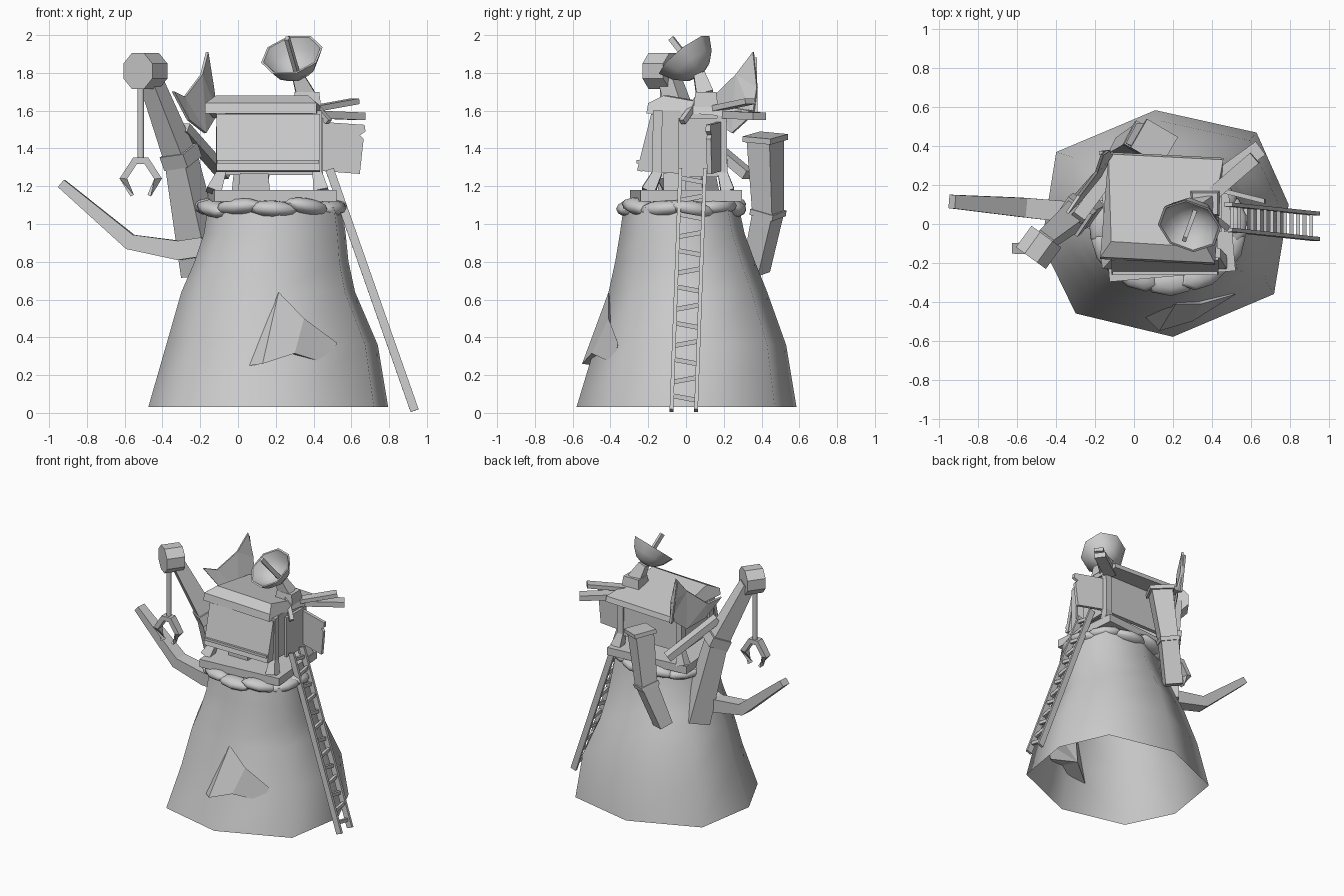
import bpy, bmesh, math
from mathutils import Vector as V, Matrix

if "Cube" in bpy.data.objects:
    bpy.data.objects.remove(bpy.data.objects["Cube"])


def mesh(name, verts, faces, smooth=None):
    me = bpy.data.meshes.new(name)
    me.from_pydata([tuple(v) for v in verts], [], faces)
    bm = bmesh.new()
    bm.from_mesh(me)
    bmesh.ops.recalc_face_normals(bm, faces=bm.faces)
    bm.to_mesh(me)
    bm.free()
    ob = bpy.data.objects.new(name, me)
    bpy.context.collection.objects.link(ob)
    if smooth:
        bpy.ops.object.select_all(action='DESELECT')
        ob.select_set(True)
        bpy.context.view_layer.objects.active = ob
        bpy.ops.object.shade_smooth_by_angle(angle=math.radians(smooth))
    return ob


def loft(name, rings, cap0=True, cap1=True, smooth=None):
    n = len(rings[0])
    faces = []
    for r in range(len(rings) - 1):
        for i in range(n):
            j = (i + 1) % n
            faces.append((r * n + i, r * n + j, (r + 1) * n + j, (r + 1) * n + i))
    if cap0:
        faces.append(tuple(range(n)))
    if cap1:
        faces.append(tuple(range((len(rings) - 1) * n, len(rings) * n)))
    return mesh(name, [v for r in rings for v in r], faces, smooth)


def sweep(name, pts, w, h, ref=(0, 0, 1), n=4, smooth=None):
    """Sweep a w x h section (lists taper it) along a path."""
    pts = [V(p) for p in pts]
    k = len(pts)
    w = w if isinstance(w, (list, tuple)) else [w] * k
    h = h if isinstance(h, (list, tuple)) else [h] * k
    rings = []
    for i, p in enumerate(pts):
        a = (p - pts[i - 1]).normalized() if i else V()
        b = (pts[i + 1] - p).normalized() if i < k - 1 else V()
        t = (a + b).normalized()
        s = t.cross(V(ref)).normalized()
        u = s.cross(t)
        q = 1 / max(abs(t.dot(a if i else b)), 0.5)
        ring = []
        for m in range(n):
            an = 2 * math.pi * (m + 0.5) / n
            f = 0.5 / math.cos(math.pi / n)
            ring.append(p + s * math.cos(an) * w[i] * f + u * math.sin(an) * h[i] * f * q)
        rings.append(ring)
    return loft(name, rings, smooth=smooth)


def prism(name, prof, axis, a, b):
    """Extrude a 2D profile along x (profile in yz) or y (profile in xz)."""
    put = (lambda p, d: (d, p[0], p[1])) if axis == 'x' else (lambda p, d: (p[0], d, p[1]))
    return loft(name, [[put(p, d) for p in prof] for d in (a, b)])


def block(name, lo, hi, rot=0):
    """Box from rectangle lo (x0,x1,y0,y1,z) to rectangle hi."""
    c = V(((lo[0] + lo[1]) / 2, (lo[2] + lo[3]) / 2, 0))
    m = Matrix.Translation(c) @ Matrix.Rotation(math.radians(rot), 4, 'Z') @ Matrix.Translation(-c)
    rings = [[m @ V((x, y, r[4])) for x, y in ((r[0], r[2]), (r[1], r[2]), (r[1], r[3]), (r[0], r[3]))]
             for r in (lo, hi)]
    return loft(name, rings)


# Hill: open-bottomed octagonal mound
base = [(.11, .585), (-.40, .37), (-.475, -.1), (-.30, -.46), (.2, -.58), (.72, -.36), (.795, .1), (.63, .47)]
levels = [(.03, -.475, .795, -.58, .585), (.36, -.38, .74, -.48, .53), (.64, -.30, .62, -.41, .43),
          (.8, -.23, .585, -.375, .365), (.95, -.18, .57, -.35, .31), (1.09, -.16, .55, -.33, .28)]
rings = []
for z, x0, x1, y0, y1 in levels:
    rings.append([(x0 + (x + .475) / 1.27 * (x1 - x0), y0 + (y + .58) / 1.165 * (y1 - y0), z) for x, y in base])
loft("hill", rings, cap0=False, smooth=60)

# Rock outcrop on the hill front
mesh("hill_outcrop",
     [(.215, -.41, .64), (.13, -.55, .26), (.30, -.50, .315), (.475, -.38, .26), (.525, -.36, .37), (.35, -.41, .5),
      (.06, -.48, .25), (.25, -.34, .3)],
     [(0, 1, 2, 5), (2, 3, 4, 5), (0, 6, 1), (1, 6, 7, 2), (2, 7, 3), (3, 7, 4), (4, 7, 5), (5, 7, 0), (0, 7, 6)])

# Sandbags around the rim
for i in range(11):
    a = 2 * math.pi * (i + .3) / 11
    bm = bmesh.new()
    bmesh.ops.create_uvsphere(bm, u_segments=8, v_segments=6, radius=1)
    tx, ty = -.36 * math.sin(a), .31 * math.cos(a)
    m = (Matrix.Translation((.175 + .335 * math.cos(a), -.02 + .275 * math.sin(a), 1.08 + .012 * (i % 2)))
         @ Matrix.Rotation(math.atan2(ty, tx), 4, 'Z')
         @ Matrix.Rotation(math.radians((9, -4, 3)[i % 3]), 4, 'Y')
         @ Matrix.Diagonal((.135, .075, .045, 1)))
    bm.transform(m)
    vs = [v.co.copy() for v in bm.verts]
    bm.verts.index_update()
    fs = [tuple(v.index for v in f.verts) for f in bm.faces]
    bm.free()
    mesh("sandbag", vs, fs, 50)

# Platform
block("platform", (-.15, .50, -.27, .27, 1.12), (-.15, .50, -.27, .27, 1.18), 5)

# Hut: corner posts, walls, counter, slanted front shutter
for x, xb in ((-.09, -.13), (.42, .44)):
    for y, yb in ((-.15, -.20), (.19, .22)):
        sweep("hut_post", [(xb, yb, 1.17), (x, y * 1.02, 1.27), (x, y, 1.6)], [.08, .05, .05], [.07, .05, .05], (0, 1, 0))
side = [(-.23, 1.28), (.21, 1.25), (.2, 1.6), (-.15, 1.6)]
prism("hut_wall_left", side, 'x', -.10, -.07)
prism("hut_wall_right", side, 'x', .40, .43)
block("hut_wall_back", (-.1, .43, .18, .21, 1.26), (-.1, .43, .17, .2, 1.6))
block("side_door", (.43, .45, -.04, .17, 1.25), (.43, .45, -.04, .17, 1.56))
block("counter_block", (0, .17, -.12, .0, 1.17), (.01, .16, -.12, .0, 1.27))
sweep("front_shutter", [(.16, -.245, 1.28), (.16, -.17, 1.58)], .55, .03, (0, 1, 0))
sweep("shutter_lip", [(-.11, -.25, 1.33), (.43, -.25, 1.33)], .025, .02)

# Roof: low wedge, with raised ridge near the front
prof = [(-.18, 1.585), (-.17, 1.64), (-.09, 1.68), (.36, 1.60), (.37, 1.56), (0, 1.59)]
rf = [[(x + y * .08, y - s, z) for y, z in prof] for x, s in ((-.16, 0), (.43, .03))]
for r, dx in ((rf[0], .05), (rf[1], -.05)):
    r[2] = (r[2][0] + dx, r[2][1], r[2][2])
loft("roof", rf)

# Satellite dish with base, neck and feed rod
block("dish_base", (.29, .44, .04, .17, 1.62), (.30, .43, .05, .16, 1.70))
ctr, nrm = V((.285, -.01, 1.895)), V((-.22, -.60, .77)).normalized()
s = nrm.cross(V((0, 0, 1))).normalized()
u = s.cross(nrm)
rings = []
for r, d in ((.03, -.135), (.08, -.118), (.13, -.07), (.168, 0), (.155, 0), (.12, -.06), (.07, -.1), (.02, -.115)):
    rings.append([ctr + nrm * d + (s * math.cos(k * math.pi / 4 + .39) + u * math.sin(k * math.pi / 4 + .39)) * r
                  for k in range(8)])
loft("dish", rings, smooth=50)
sweep("dish_rod", [ctr - nrm * .12, ctr + nrm * .115], .022, .03)
sweep("dish_neck", [(.36, .1, 1.68), (.315, .07, 1.79)], [.1, .06], [.09, .06], (0, 1, 0))

# Loose planks at the back right, and the brace under the dish
sweep("plank_upper", [(.40, .15, 1.61), (.62, .34, 1.65)], .07, .03)
sweep("plank_lower", [(.40, .21, 1.58), (.65, .39, 1.57)], .085, .04)
sweep("dish_brace", [(.37, .07, 1.67), (.48, -.02, 1.54)], .03, .03)

# Torn sign board on the right
sign = [(.45, 1.28), (.645, 1.265), (.665, 1.45), (.645, 1.47), (.675, 1.49), (.67, 1.525), (.45, 1.54)]
sg = prism("sign_board", sign, 'y', .13, .155)
for v in sg.data.vertices:
    v.co.y += .03 - (v.co.x - .45) * .25

# Ladder
top, bot = V((.485, .035, 1.29)), V((.935, -.012, .012))
for o, n in ((-.065, "front"), (.065, "back")):
    d = V((0, o, 0))
    sweep("ladder_rail_" + n, [bot + d, top + d], .02, .045, (1, 0, 0))
for i in range(13):
    p = bot.lerp(top, (i + .7) / 13.3)
    t = .012 * (-1) ** i
    sweep("ladder_rung", [p + V((0, -.065, t)), p + V((0, .065, -t))], .02, .025)

# Crane: tapered jib with collar, pulley head, cable and claw
sweep("crane_jib", [(-.18, .14, .74), (-.30, .05, 1.34), (-.47, -.09, 1.78)], [.19, .13, .09], [.16, .13, .09], (.6, .8, 0))
sweep("crane_collar", [(-.29, .057, 1.32), (-.315, .037, 1.39)], .155, .15, (.6, .8, 0))
sweep("crane_head", [(-.53, -.175, 1.81), (-.45, -.065, 1.81)], .19, .19, n=8)
sweep("crane_cable", [(-.515, -.12, 1.74), (-.515, -.12, 1.33)], .035, .035, (0, 1, 0), n=8, smooth=50)
for m in (-1, 1):
    sweep("claw_tine", [(-.515 + m * x, -.125, z) for x, z in ((0, 1.335), (.03, 1.335), (.092, 1.24), (.045, 1.15))],
          [.06, .06, .055, .04], [.035, .035, .035, .02], (.01, 0, 1))

# Bent branch beam on the left
sweep("branch_beam", [(-.17, .02, .88), (-.31, .06, .86), (-.57, .085, .905), (-.935, .115, 1.215)],
      [.12, .11, .1, .07], [.1, .1, .08, .05])

# Crooked chimney on the back
sweep("chimney", [(-.06, .37, .75), (.04, .435, 1.06), (.10, .42, 1.45)], [.13, .13, .155], [.1, .12, .14], (.5, .85, 0))
sweep("chimney_collar", [(.034, .432, 1.045), (.043, .436, 1.075)], .145, .14, (.5, .85, 0))
sweep("chimney_cap", [(.1, .42, 1.44), (.105, .42, 1.47)], .185, .17, (.5, .85, 0))

# Curved sail and its strut on the left back
sail = mesh("sail", [(-.17, .36, 1.91), (-.20, .27, 1.79), (-.29, .15, 1.67), (-.35, .06, 1.70), (-.27, .14, 1.55),
                     (-.18, .25, 1.48), (-.12, .36, 1.58), (-.14, .38, 1.72)],
            [(0, 1, 7), (1, 2, 5), (2, 3, 4), (2, 4, 5), (1, 5, 6), (1, 6, 7)])
sail.modifiers.new("thickness", 'SOLIDIFY').thickness = .015
sweep("sail_pole", [(-.13, .37, 1.56), (-.17, .365, 1.88)], .02, .02, (0, 1, 0))
sweep("sail_strut", [(-.07, .33, 1.26), (-.29, .03, 1.51)], .07, .05)
